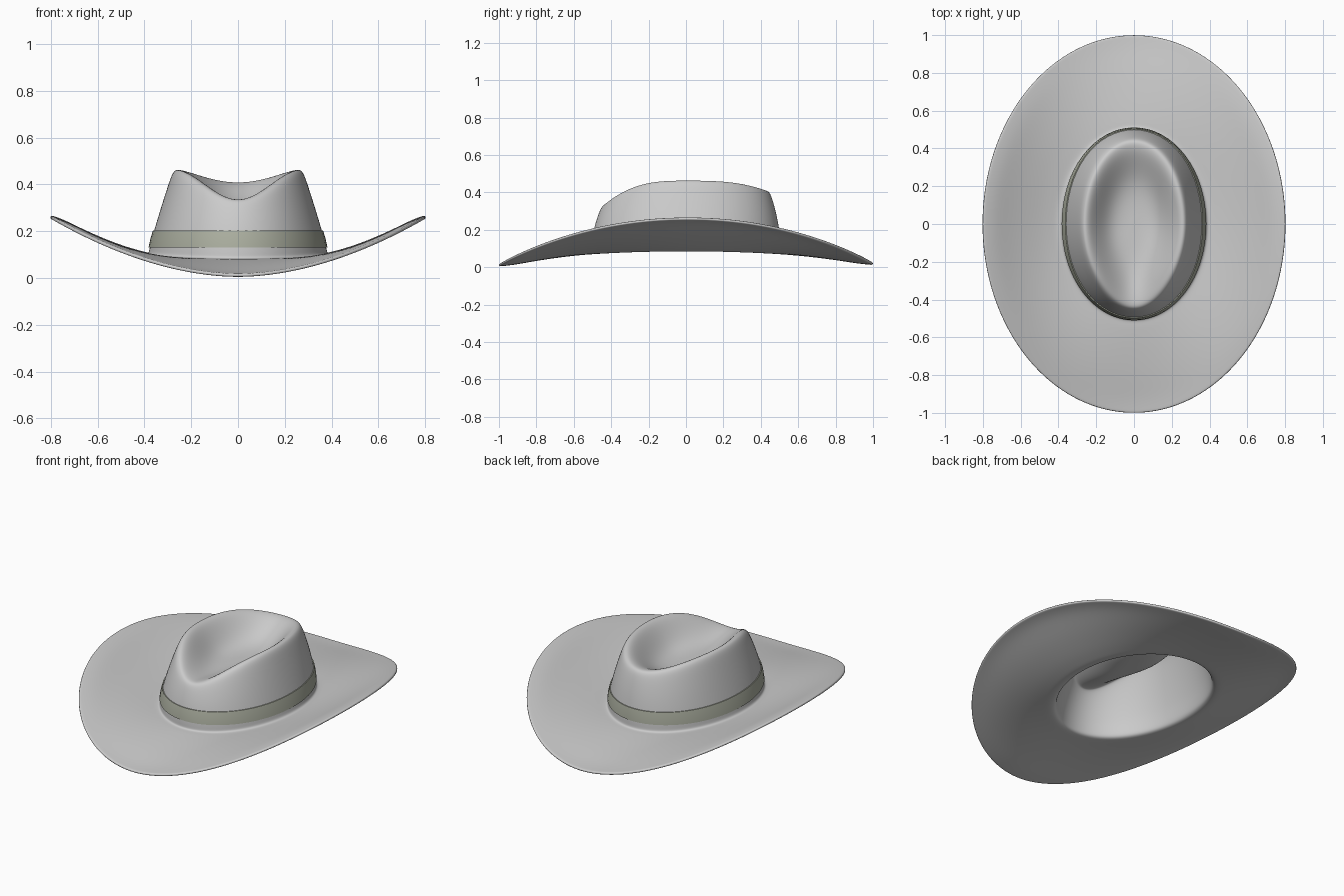
import bpy, bmesh
from math import sin, cos, pi

if "Cube" in bpy.data.objects:
    bpy.data.objects.remove(bpy.data.objects["Cube"])

N = 64
BX, BY = 0.385, 0.508          # crown base half sizes
RX, RY = 0.262, 0.432          # crown ridge half sizes
FLOOR = 0.305                  # bottom of the top crease
# crown wall: (height fraction, inward fraction)
WALL = [(0, 0), (0.06, 0.04), (0.2, 0.14), (0.33, 0.25), (0.55, 0.45),
        (0.75, 0.64), (0.88, 0.77), (0.96, 0.87), (1.0, 1.0)]
# top crease: (ridge scale, drop fraction)
CREASE = [(0.9, 0.07), (0.78, 0.3), (0.64, 0.6), (0.5, 0.83), (0.34, 0.96), (0.16, 1.0)]
# brim: (outward fraction, rise fraction)
BRIM = [(0.06, 0.0), (0.14, 0.06), (0.28, 0.17), (0.52, 0.43), (0.7, 0.67),
        (0.85, 0.88), (0.97, 0.985), (1.0, 1.0)]


def base_z(t):
    return 0.098 - 0.016 * sin(t) ** 2


def ridge(t):
    s = sin(t)
    drop = 0.13 if s < 0 else 0.055
    pinch = 1 - (0.14 * s * s if s < 0 else 0)
    return RX * cos(t) * pinch, RY * s, 0.467 - drop * abs(s) ** 3


def wall_point(t, f, g, out=0.0):
    g = g ** (1 + 0.7 * sin(t) ** 2)
    x, y, z = ridge(t)
    return ((BX * (1 - g) + out) * cos(t) + x * g,
            (BY * (1 - g) + out) * sin(t) + y * g,
            base_z(t) * (1 - f) + z * f)


def wall_at_height(t, z, out):
    f = (z - base_z(t)) / (ridge(t)[2] - base_z(t))
    for (f0, g0), (f1, g1) in zip(WALL, WALL[1:]):
        if f <= f1:
            return wall_point(t, f, g0 + (g1 - g0) * (f - f0) / (f1 - f0), out)


def crease_point(t, k, d):
    x, y, z = ridge(t)
    return x * k, y * k, z + (FLOOR - z) * d


def brim_point(t, s, h):
    rim = 0.018 + 0.25 * abs(cos(t)) ** 1.85 + 0.008 * max(0, sin(t))
    return ((BX + (0.802 - BX) * s) * cos(t),
            (BY + (1.002 - BY) * s) * sin(t),
            base_z(t) + (rim - base_z(t)) * h)


def make_object(name, rings, cap=False, closed=False):
    bm = bmesh.new()
    angles = [2 * pi * i / N for i in range(N)]
    loops = [[bm.verts.new(fn(t)) for t in angles] for fn in rings]
    pairs = list(zip(loops, loops[1:]))
    if closed:
        pairs.append((loops[-1], loops[0]))
    for a, b in pairs:
        for i in range(N):
            j = (i + 1) % N
            bm.faces.new((a[i], b[i], b[j], a[j]))
    if cap:
        c = bm.verts.new((0, 0, FLOOR))
        for i in range(N):
            bm.faces.new((c, loops[0][i], loops[0][(i + 1) % N]))
    if closed:
        bmesh.ops.recalc_face_normals(bm, faces=bm.faces)
    for f in bm.faces:
        f.smooth = True
    me = bpy.data.meshes.new(name)
    bm.to_mesh(me)
    bm.free()
    ob = bpy.data.objects.new(name, me)
    bpy.context.collection.objects.link(ob)
    return ob


# Felt body: crease, crown wall and brim as one sheet
rings = [lambda t, k=k, d=d: crease_point(t, k, d) for k, d in reversed(CREASE)]
rings += [lambda t, f=f, g=g: wall_point(t, f, g) for f, g in reversed(WALL)]
rings += [lambda t, s=s, h=h: brim_point(t, s, h) for s, h in BRIM]
hat = make_object("hat_body", rings, cap=True)
sol = hat.modifiers.new("thickness", "SOLIDIFY")
sol.thickness = 0.015
sol.offset = -1
sub = hat.modifiers.new("smooth", "SUBSURF")
sub.levels = sub.render_levels = 2

# Hat band around the crown
section = [(0.13, 0.0), (0.13, 0.005), (0.167, 0.006), (0.203, 0.005), (0.203, 0.0)]
band = make_object("hat_band",
                   [lambda t, z=z, o=o: wall_at_height(t, z, o) for z, o in section],
                   closed=True)
bpy.context.view_layer.objects.active = band
band.select_set(True)
bpy.ops.object.shade_smooth_by_angle()
mat = bpy.data.materials.new("band_cloth")
mat.diffuse_color = (0.42, 0.44, 0.36, 1)
mat.use_nodes = True
mat.node_tree.nodes["Principled BSDF"].inputs["Base Color"].default_value = mat.diffuse_color
band.data.materials.append(mat)
